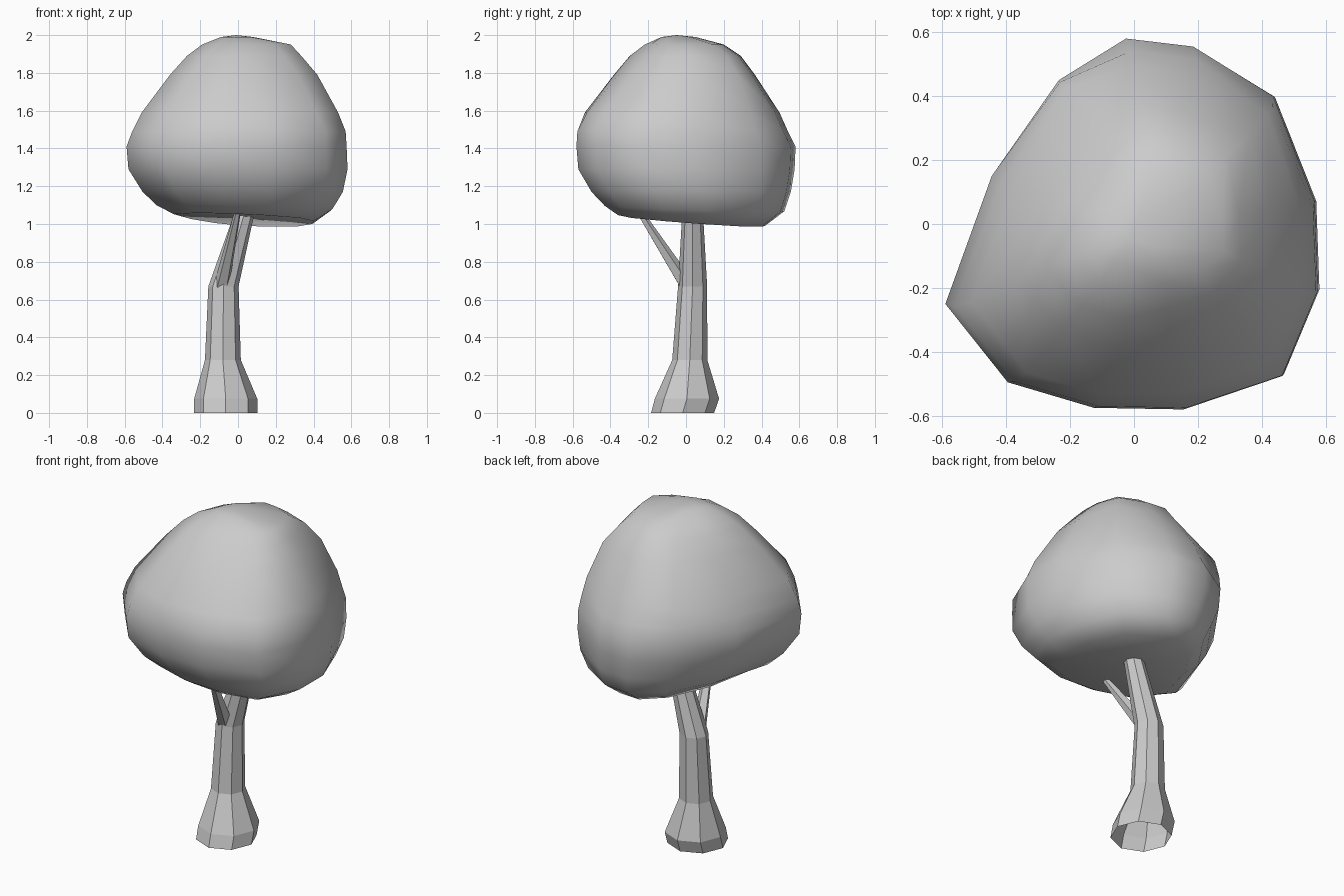
import bpy, bmesh
from math import cos, sin, pi
from mathutils import Vector

if "Cube" in bpy.data.objects:
    bpy.data.objects.remove(bpy.data.objects["Cube"])


def loft(name, rings, cap_start=None, cap_end=None, smooth=False):
    """Skin a list of equal-length vertex rings, with optional fan caps."""
    bm = bmesh.new()
    vs = [[bm.verts.new(p) for p in r] for r in rings]
    n = len(vs[0])
    for a, b in zip(vs, vs[1:]):
        for i in range(n):
            j = (i + 1) % n
            bm.faces.new((a[i], a[j], b[j], b[i]))
    for ring, tip in ((vs[0], cap_start), (vs[-1], cap_end)):
        if tip:
            c = bm.verts.new(tip)
            for i in range(n):
                bm.faces.new((ring[i], ring[(i + 1) % n], c))
    bmesh.ops.recalc_face_normals(bm, faces=bm.faces)
    for f in bm.faces:
        f.smooth = smooth
    me = bpy.data.meshes.new(name)
    bm.to_mesh(me)
    bm.free()
    ob = bpy.data.objects.new(name, me)
    bpy.context.collection.objects.link(ob)
    return ob


def ngon(x, y, z, rx, ry, n=8):
    """Horizontal ring with one corner facing front."""
    angles = [-pi / 2 + 2 * pi * i / n for i in range(n)]
    return [(x + rx * cos(a), y + ry * sin(a), z) for a in angles]


# trunk: eight flat sides, open base, bent near the top
trunk = [(-0.065, -0.018, 0.0, 0.167, 0.167),
         (-0.065, 0.005, 0.075, 0.167, 0.17),
         (-0.08, 0.02, 0.28, 0.095, 0.093),
         (-0.077, 0.035, 0.67, 0.08, 0.077),
         (0.035, 0.035, 1.06, 0.053, 0.055)]
loft("trunk", [ngon(*t) for t in trunk])

# side branch: thin tapered rod growing toward the front
a, b = Vector((-0.085, 0.0, 0.68)), Vector((0.0, -0.25, 1.07))
axis = (b - a).normalized()
u = axis.cross(Vector((1, 0, 0))).normalized()
v = axis.cross(u)


def rod_ring(c, r, n=5):
    return [c + r * (cos(2 * pi * i / n) * u + sin(2 * pi * i / n) * v) for i in range(n)]


loft("branch", [rod_ring(a, 0.042), rod_ring(b, 0.017)])

# crown: plan outline fitted to the x and y extents of each level
plan = [(0.58, -0.21), (0.57, 0.07), (0.44, 0.40), (0.19, 0.555), (-0.02, 0.58),
        (-0.23, 0.45), (-0.44, 0.15), (-0.585, -0.25), (-0.39, -0.495),
        (-0.12, -0.575), (0.16, -0.58), (0.47, -0.475)]
# z, x range, y range, then bulge of the back right, back left, front right corners
levels = [(1.99, -0.09, 0.08, -0.13, 0.05, 1, 1, 1),
          (1.95, -0.19, 0.28, -0.22, 0.20, 1.05, 0.9, 0.85),
          (1.89, -0.27, 0.335, -0.30, 0.29, 1.1, 0.95, 0.88),
          (1.79, -0.36, 0.42, -0.385, 0.365, 1.1, 1, 0.92),
          (1.59, -0.51, 0.53, -0.54, 0.495, 1.03, 1.12, 0.97),
          (1.49, -0.56, 0.57, -0.575, 0.54, 1, 1.07, 1),
          (1.41, -0.59, 0.575, -0.58, 0.58, 1, 1, 1),
          (1.29, -0.58, 0.58, -0.57, 0.575, 1, 1, 1),
          (1.17, -0.505, 0.555, -0.50, 0.555, 1, 1, 1),
          (1.085, -0.43, 0.50, -0.43, 0.52, 1, 1, 1),
          (1.025, -0.34, 0.40, -0.36, 0.42, 1, 1, 1)]


def crown_ring(z, x0, x1, y0, y1, back_right, back_left, front_right):
    bulge = {2: back_right, 5: back_left, 10: front_right, 11: front_right}
    pts = []
    for i, (px, py) in enumerate(plan):
        k = bulge.get(i, 1)
        x = k * (x0 + (x1 - x0) * (px + 0.585) / 1.165)
        y = k * (y0 + (y1 - y0) * (py + 0.58) / 1.16)
        # the underside dips toward the back right
        tilt = max(0.0, (1.13 - z) / 0.1)
        pts.append((x, y, z - tilt * (0.045 * x + 0.075 * y)))
    return pts


loft("crown", [crown_ring(*l) for l in levels],
     cap_start=(-0.01, -0.05, 2.0), cap_end=(0.03, 0.02, 1.04), smooth=True)
